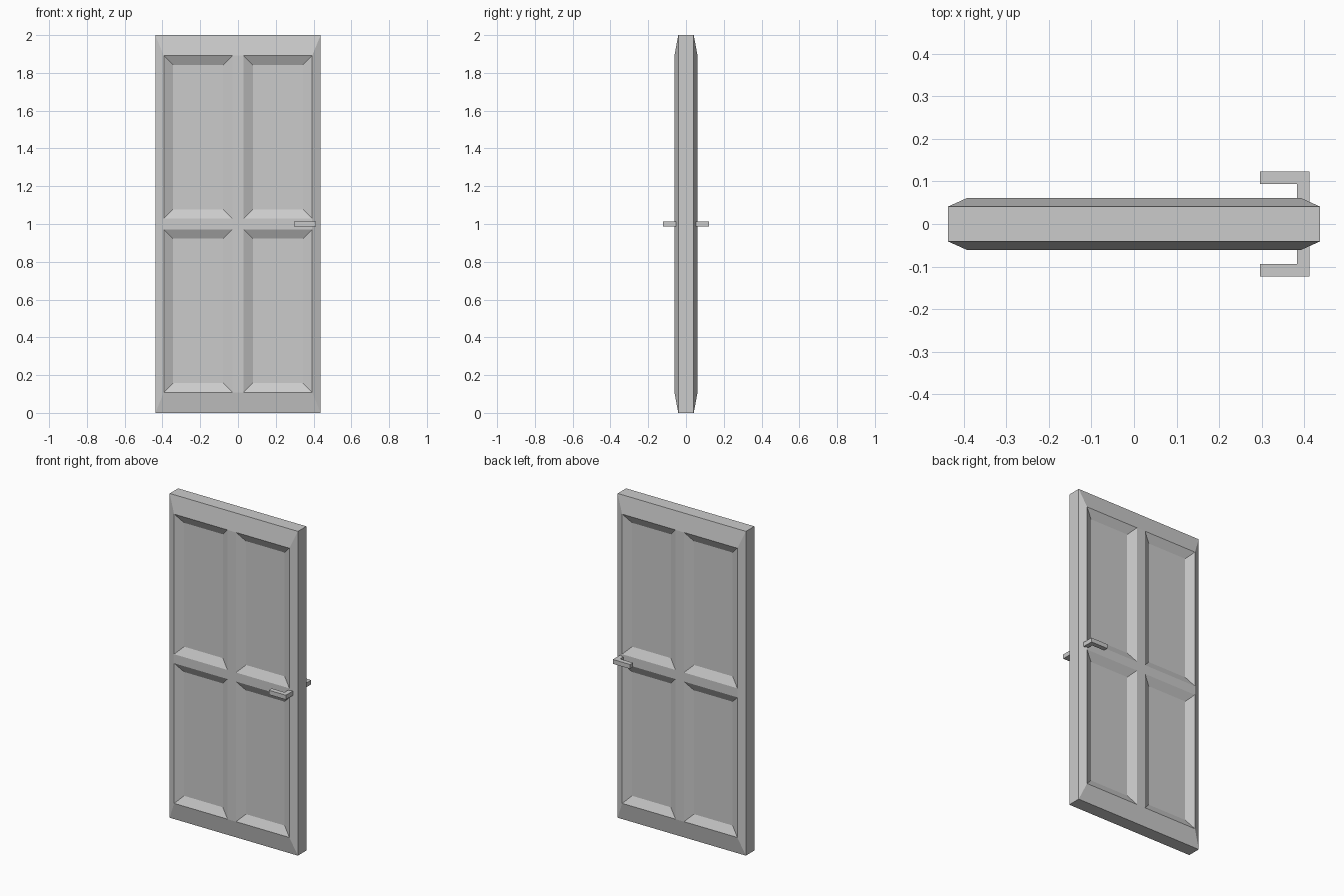
import bpy, bmesh

if "Cube" in bpy.data.objects:
    bpy.data.objects.remove(bpy.data.objects["Cube"])

W, H = 0.4375, 2.0              # half width, height
EDGE_Y, FACE_Y = 0.041, 0.061   # slab half thickness at rim and at raised face
XS = [-0.393, -0.029, 0.029, 0.393]
ZS = [0.108, 0.972, 1.028, 1.892]


def finish(name, bm):
    """Make an object from the front half and mirror it to the back."""
    me = bpy.data.meshes.new(name)
    bm.to_mesh(me)
    bm.free()
    ob = bpy.data.objects.new(name, me)
    bpy.context.collection.objects.link(ob)
    m = ob.modifiers.new("Mirror", 'MIRROR')
    m.use_axis = (False, True, False)
    return ob


# Door leaf: front grid of rails and panels, sloping rim, outer edges
bm = bmesh.new()
grid = [[bm.verts.new((x, -FACE_Y, z)) for x in XS] for z in ZS]
panels = []
for r in range(3):
    for c in range(3):
        f = bm.faces.new((grid[r][c], grid[r][c + 1], grid[r + 1][c + 1], grid[r + 1][c]))
        if r != 1 and c != 1:
            panels.append(f)

corners = [(-W, 0), (W, 0), (W, H), (-W, H)]
rim = [bm.verts.new((x, -EDGE_Y, z)) for x, z in corners]
mid = [bm.verts.new((x, 0, z)) for x, z in corners]
inner = [grid[0], [row[3] for row in grid], grid[3][::-1], [row[0] for row in grid][::-1]]
for i in range(4):
    j = (i + 1) % 4
    bm.faces.new([rim[i], rim[j]] + inner[i][::-1])
    bm.faces.new((mid[i], mid[j], rim[j], rim[i]))
bm.normal_update()

# Four recessed panels with sloping borders
bmesh.ops.inset_individual(bm, faces=panels, thickness=0.05, depth=-0.026,
                           use_even_offset=True)
finish("door_leaf", bm)

# Lever handle: L-shaped profile raised to its thickness
profile = [(0.384, -0.03), (0.384, -0.094), (0.296, -0.094),
           (0.296, -0.123), (0.413, -0.123), (0.413, -0.03)]
bm = bmesh.new()
base = bm.faces.new([bm.verts.new((x, y, 0.987)) for x, y in profile])
top = bmesh.ops.extrude_face_region(bm, geom=[base])
bmesh.ops.translate(bm, vec=(0, 0, 0.027),
                    verts=[v for v in top["geom"] if isinstance(v, bmesh.types.BMVert)])
bmesh.ops.recalc_face_normals(bm, faces=bm.faces)
finish("lever_handle", bm)
